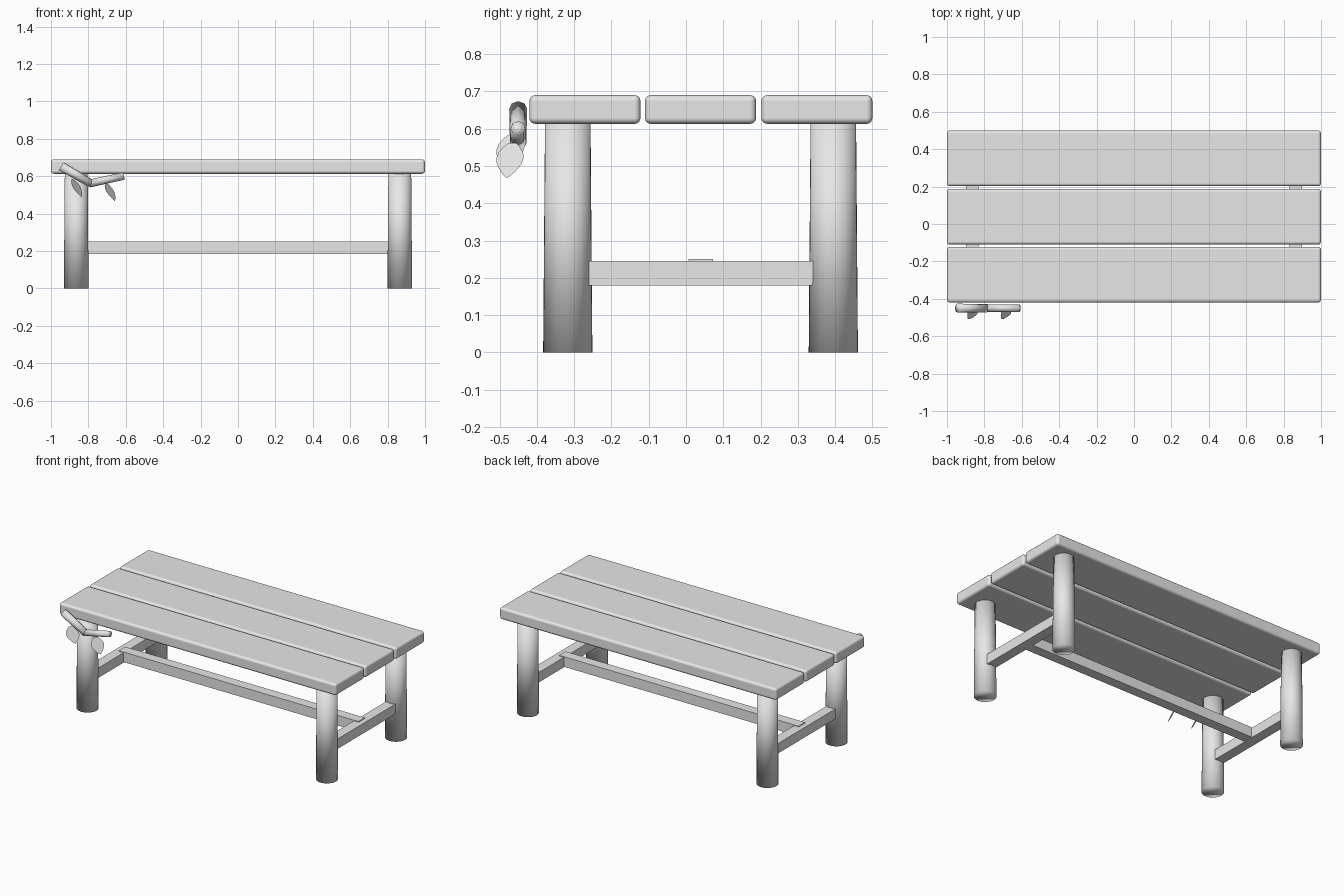
import bpy, bmesh, math
from mathutils import Vector

if "Cube" in bpy.data.objects:
    bpy.data.objects.remove(bpy.data.objects["Cube"])

grey = bpy.data.materials.new("light grey")
grey.diffuse_color = (0.8, 0.8, 0.8, 1)
grey.use_nodes = True
grey.node_tree.nodes["Principled BSDF"].inputs["Base Color"].default_value = grey.diffuse_color


def finish(name, bm, smooth=False):
    me = bpy.data.meshes.new(name)
    bm.to_mesh(me)
    bm.free()
    me.materials.append(grey)
    for p in me.polygons:
        p.use_smooth = smooth
    ob = bpy.data.objects.new(name, me)
    bpy.context.collection.objects.link(ob)
    return ob


def box(name, lo, hi, bevel=0):
    bm = bmesh.new()
    bmesh.ops.create_cube(bm, size=1)
    for v in bm.verts:
        v.co = Vector([lo[i] + (v.co[i] + 0.5) * (hi[i] - lo[i]) for i in range(3)])
    ob = finish(name, bm, bevel > 0)
    if bevel:
        m = ob.modifiers.new("rounded edges", 'BEVEL')
        m.width = bevel
        m.segments = 3
        m.harden_normals = True
    return ob


def rod(name, a, b, r1, r2, sides):
    a, b = Vector(a), Vector(b)
    bm = bmesh.new()
    bmesh.ops.create_cone(bm, cap_ends=True, segments=sides, radius1=r1, radius2=r2,
                          depth=(b - a).length)
    ob = finish(name, bm, True)
    ob.location = (a + b) / 2
    ob.rotation_mode = 'QUATERNION'
    ob.rotation_quaternion = Vector((0, 0, 1)).rotation_difference(b - a)
    return ob


# table top planks
for i, y in enumerate((-0.271, 0.039, 0.351)):
    box(f"plank_{i + 1}", (-1, y - 0.149, 0.613), (1, y + 0.149, 0.69), 0.016)

# slightly tapered round legs and side rails
for side, sx in (("left", -1), ("right", 1)):
    for end, y in (("front", -0.317), ("back", 0.395)):
        rod(f"{end}_{side}_leg", (sx * 0.865, y, 0), (sx * 0.865, y, 0.625), 0.066, 0.061, 32)
    box(f"{side}_rail", (sx * 0.865 - 0.033, -0.26, 0.18), (sx * 0.865 + 0.033, 0.34, 0.245))

# long centre rail
box("centre_rail", (-0.865, 0.007, 0.184), (0.865, 0.073, 0.25))

# bent twig hanging at the front left corner
Y = -0.45
rod("twig_upper", (-0.945, Y, 0.653), (-0.785, Y, 0.561), 0.024, 0.022, 8)
rod("twig_lower", (-0.795, Y, 0.561), (-0.61, Y, 0.601), 0.021, 0.02, 8)

# two thin leaves under the twig
T, P = Vector((-0.705, -0.465, 0.562)), Vector((-0.658, -0.481, 0.467))
across = Vector((0.043, 0.073, -0.002)).normalized()
widths = ((0.0, 0.012), (0.12, 0.026), (0.27, 0.038), (0.43, 0.042),
          (0.6, 0.038), (0.78, 0.025), (0.9, 0.013))
for i, shift in enumerate((Vector((-0.179, 0, 0.022)), Vector((0, 0, 0)))):
    bm = bmesh.new()
    right = [T.lerp(P, t) + across * w + shift for t, w in widths]
    left = [T.lerp(P, t) - across * w + shift for t, w in widths]
    bm.faces.new([bm.verts.new(p) for p in right + [P + shift] + left[::-1]])
    finish(f"leaf_{i + 1}", bm)
